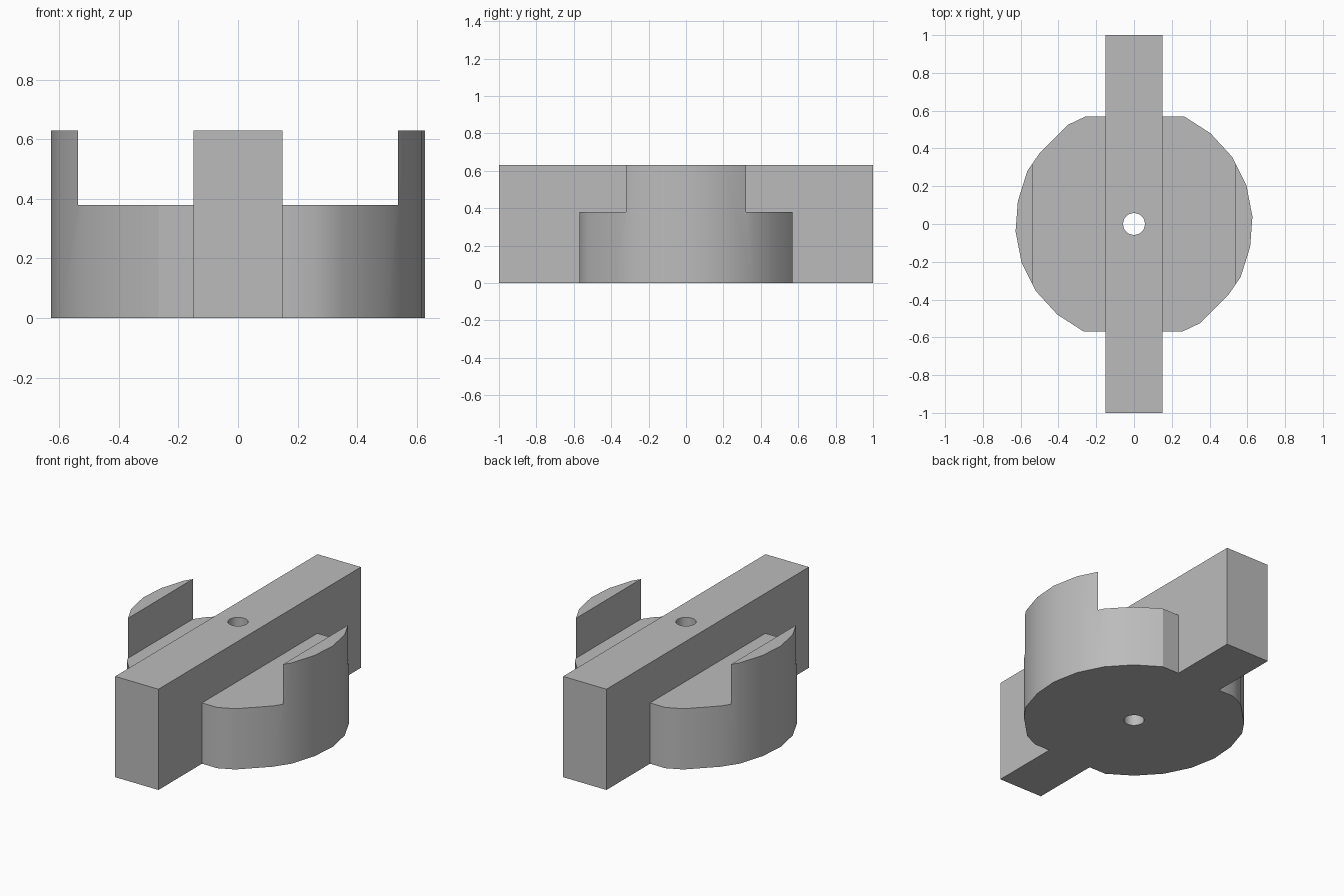
import bpy, bmesh, math
from mathutils import Vector

default = bpy.data.objects.get("Cube")
if default:
    bpy.data.objects.remove(default, do_unlink=True)

HEIGHT, STEP = 0.63, 0.38      # full height and low shoulder height
BAR_HALF, WALL_X = 0.15, 0.537

grey = bpy.data.materials.new("plain grey")
grey.use_nodes = True
colour = (0.5, 0.5, 0.5, 1)
grey.diffuse_color = colour
grey.node_tree.nodes["Principled BSDF"].inputs["Base Color"].default_value = colour


def prism(name, outline, bottom, top):
    """Extrude a flat outline upward into a solid."""
    bm = bmesh.new()
    face = bm.faces.new([bm.verts.new((x, y, bottom)) for x, y in outline])
    grown = bmesh.ops.extrude_face_region(bm, geom=[face])["geom"]
    moved = [v for v in grown if isinstance(v, bmesh.types.BMVert)]
    bmesh.ops.translate(bm, verts=moved, vec=Vector((0, 0, top - bottom)))
    bmesh.ops.recalc_face_normals(bm, faces=bm.faces)
    mesh = bpy.data.meshes.new(name)
    bm.to_mesh(mesh)
    bm.free()
    mesh.materials.append(grey)
    obj = bpy.data.objects.new(name, mesh)
    bpy.context.collection.objects.link(obj)
    return obj


def rectangle(x0, x1, y):
    return [(x0, -y), (x1, -y), (x1, y), (x0, y)]


def cut(obj, cutter):
    """Subtract the cutter, apply the result and remove the cutter."""
    cutter.hide_render = True
    mod = obj.modifiers.new("cut", 'BOOLEAN')
    mod.operation, mod.solver, mod.object = 'DIFFERENCE', 'EXACT', cutter
    bpy.ops.object.select_all(action='DESELECT')
    bpy.context.view_layer.objects.active = obj
    obj.select_set(True)
    bpy.ops.object.modifier_apply(modifier=mod.name)
    bpy.data.objects.remove(cutter, do_unlink=True)
    bpy.ops.object.shade_smooth_by_angle(angle=math.radians(30))


# Long centre bar with a round bore
bar = prism("centre_bar", rectangle(-BAR_HALF, BAR_HALF, 1.0), 0, HEIGHT)
bore = [(0.058 * math.cos(a), 0.058 * math.sin(a))
        for a in (math.tau * i / 24 for i in range(24))]
cut(bar, prism("bore_cutter", bore, -0.1, HEIGHT + 0.1))

# Rounded shoulder with an upright outer wall, repeated by a half turn
rim = [(0.255, -0.57), (0.35, -0.525), (0.50, -0.375), (0.565, -0.28),
       (0.615, -0.12), (0.627, 0.04), (0.595, 0.205), (0.52, 0.355),
       (0.405, 0.48), (0.265, 0.57)]
outline = [(BAR_HALF, -0.57)] + rim + [(BAR_HALF, 0.57)]
for side, turn in (("left", 1), ("right", -1)):
    shoulder = prism(side + "_shoulder",
                     [(turn * x, turn * y) for x, y in outline], 0, HEIGHT)
    notch = prism("notch_cutter",
                  [(turn * x, y) for x, y in rectangle(0.0, WALL_X, 0.8)],
                  STEP, HEIGHT + 0.1)
    cut(shoulder, notch)
